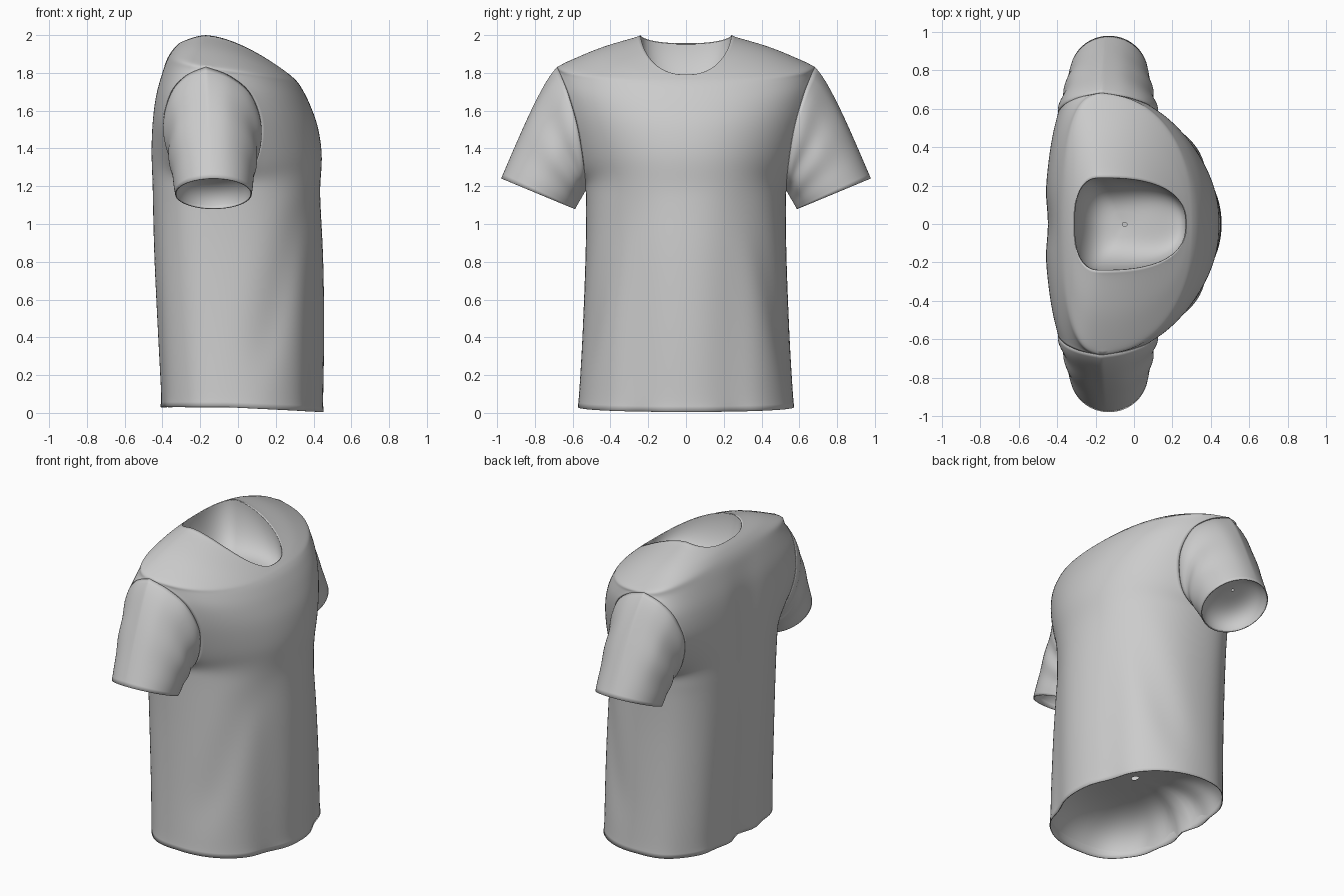
import bpy, bmesh, math
from mathutils import Vector

if "Cube" in bpy.data.objects:
    bpy.data.objects.remove(bpy.data.objects["Cube"])

# Key rows, hem to neckline: front mid x,z | back mid x,z | side end y,z, front x, back x
ROWS = [
    (.450, .005, -.41, .03, .570, .03, -.05, -.05),
    (.457, .40, -.43, .40, .548, .40, -.06, -.06),
    (.452, .80, -.45, .80, .532, .80, -.08, -.08),
    (.438, 1.08, -.458, 1.08, .528, 1.06, -.11, -.11),
    (.435, 1.20, -.46, 1.20, .530, 1.18, -.13, -.13),   # armpit
    (.443, 1.36, -.463, 1.36, .538, 1.29, .06, -.31),
    (.422, 1.51, -.455, 1.52, .570, 1.50, .12, -.39),
    (.38, 1.63, -.435, 1.68, .620, 1.68, .07, -.36),
    (.338, 1.715, -.398, 1.81, .658, 1.78, -.04, -.28),
    (.31, 1.755, -.37, 1.88, .680, 1.83, -.17, -.17),   # shoulder tip
    (.288, 1.775, -.34, 1.925, .460, 1.93, -.175, -.175),
    (.27, 1.79, -.31, 1.955, .240, 1.997, -.17, -.17),  # neckline
]
ARMPIT, TIP = 4, 9
STEPS, COLS = 10, 28


def row(v):
    """Smoothly interpolated key row; side ends break at armpit and shoulder tip."""
    i = min(int(v), len(ROWS) - 2)
    t = v - i
    out = []
    for c in range(8):
        p1, p2 = ROWS[i][c], ROWS[i + 1][c]
        stop = (ARMPIT, TIP) if c > 3 else ()
        p0 = p1 if i == 0 or i in stop else ROWS[i - 1][c]
        p3 = p2 if i + 2 == len(ROWS) or i + 1 in stop else ROWS[i + 2][c]
        out.append(.5 * (2 * p1 + (p2 - p0) * t + (2 * p0 - 5 * p1 + 4 * p2 - p3) * t * t
                         + (3 * p1 - p0 - 3 * p2 + p3) * t ** 3))
    return out


def ramp(v, a, b):
    t = min(1, max(0, (v - a) / (b - a)))
    return t * t * (3 - 2 * t)


def cloth_point(v, s, front):
    """Point on a panel (s runs -1..1), a superellipse arc cut off at the armhole."""
    xf, zf, xb, zb, ye, ze, xef, xeb = row(v)
    xm, zm, xe = (xf, zf, xef) if front else (xb, zb, xeb)
    n = 2.15 + .35 * ramp(v, 9, 11) if front else 2.6
    xc = xe
    if ARMPIT < v < TIP:
        xc = -.13 - .04 * (v - ARMPIT) / (TIP - ARMPIT)
    cut = max(0, (xe - xc) / (xm - xc))
    limit = math.acos(min(1, cut ** (n / 2)))
    a = abs(s) * limit
    cx = max(math.cos(a), 0) ** (2 / n) if abs(s) < 1 else cut
    y = ye * math.copysign((math.sin(a) / math.sin(limit)) ** (2 / n), s)
    x = xc + (xm - xc) * cx
    k = 1 + .6 * ramp(v, 8, 10)
    z = zm + (ze - zm) * (1 - cx ** k) / (1 - cut ** k)
    low = 1 - ramp(v, .5, 4.5)
    fade = max(0, (cx - cut) / (1 - cut)) * (1 - ramp(v, 6, 9))
    if front:   # dips beside the belly and a diagonal drape fold on each side
        x -= .028 * low * math.exp(-((abs(y) - .25) / .1) ** 2)
        fold = ramp(z, .1, .45) * (1 - ramp(z, .95, 1.25))
        y *= 1 - .05 * fold * math.exp(-((x - .05 - .27 * z) / .07) ** 2)
    else:       # spine hollow and soft folds
        x += .028 * fade * math.exp(-(y / .09) ** 2)
        x += .006 * fade * low * math.cos(y * 26)
    return Vector((x, y, z))


def build(name, grids, thickness=0, relax=0):
    """Make one smooth cloth object from grids of points."""
    bm = bmesh.new()
    for g in grids:
        vs = [[bm.verts.new(p) for p in r] for r in g]
        for r0, r1 in zip(vs, vs[1:]):
            for k in range(len(r0) - 1):
                bm.faces.new((r0[k], r0[k + 1], r1[k + 1], r1[k]))
    bmesh.ops.remove_doubles(bm, verts=bm.verts, dist=1e-4)
    bmesh.ops.recalc_face_normals(bm, faces=bm.faces)
    inner = [v for v in bm.verts if not v.is_boundary]
    for _ in range(relax):
        bmesh.ops.smooth_vert(bm, verts=inner, factor=.5,
                              use_axis_x=True, use_axis_y=True, use_axis_z=True)
    me = bpy.data.meshes.new(name)
    bm.to_mesh(me)
    bm.free()
    for p in me.polygons:
        p.use_smooth = True
    ob = bpy.data.objects.new(name, me)
    bpy.context.collection.objects.link(ob)
    if thickness:
        m = ob.modifiers.new("cloth", 'SOLIDIFY')
        m.thickness, m.offset = thickness, 0
    return ob


def panels(levels):
    return [[[cloth_point(v, k / COLS, f) for k in range(-COLS, COLS + 1)] for v in levels]
            for f in (True, False)]


def lining(loop, depth):
    """Shallow bowl-shaped inner surface closing an opening."""
    mid = sum(loop, Vector()) / len(loop)
    axis = depth.normalized()
    rings = []
    for i in range(17):
        f = i / 16 * math.pi / 2
        r = max(.003, math.cos(f)) ** .55
        ring = []
        for p in loop:
            d = p - mid
            along = axis * d.dot(axis)
            ring.append(mid + (d - along) * r + along * r ** 3 + depth * math.sin(f))
        rings.append(ring)
    return rings


def edge_loop(v):
    return [cloth_point(v, k / COLS, True) for k in range(-COLS, COLS + 1)] + \
           [cloth_point(v, k / COLS, False) for k in range(COLS - 1, -COLS - 1, -1)]


# Torso: front and back panels joined at side and shoulder seams
last = len(ROWS) - 1
build("torso", panels([i / STEPS for i in range(last * STEPS + 1)]), .006, relax=14)
build("neck_lining", [lining(edge_loop(last), Vector((.02, 0, -.22)))])
build("hem_lining", [lining(edge_loop(0), Vector((0, 0, .25)))])

# Sleeves: loft from the armhole edge to the slanted cuff
up = [ARMPIT + i / STEPS for i in range((TIP - ARMPIT) * STEPS + 1)]
hole = [cloth_point(v, 1, True) for v in up] + [cloth_point(v, 1, False) for v in up[-2::-1]]
lengths = [0]
for a, b in zip(hole, hole[1:]):
    lengths.append(lengths[-1] + (b - a).length)
center, slant = Vector((-.13, .783, 1.16)), Vector((0, .193, .08))


def sleeve_ring(s, sign):
    ring = []
    for p, d in zip(hole, lengths):
        a = 2 * math.pi * d / lengths[-1]
        cuff = center - slant * math.cos(a) + Vector((.2 * math.sin(a), 0, 0))
        q = p.lerp(cuff, s)
        top = (1 - math.cos(a)) / 2
        # rounded shoulder cap
        q += Vector((0, .02, .012)) * math.sin(math.pi * s ** .6) * top
        # gathered folds near the seam
        q.x += .014 * math.sin(a) * math.sin(s * 15) * (1 - s) * (1 - top * .5)
        q.y += .010 * math.sin(math.pi * s) * (1 - s) * math.sin(5 * a)
        ring.append(Vector((q.x, q.y * sign, q.z)))
    return ring


for side, sign in (("left", 1), ("right", -1)):
    build(f"sleeve_{side}", [[sleeve_ring(i / 24, sign) for i in range(25)]], .006, relax=4)
    build(f"cuff_lining_{side}", [lining(sleeve_ring(1, sign), Vector((0, -.045 * sign, .11)))])
